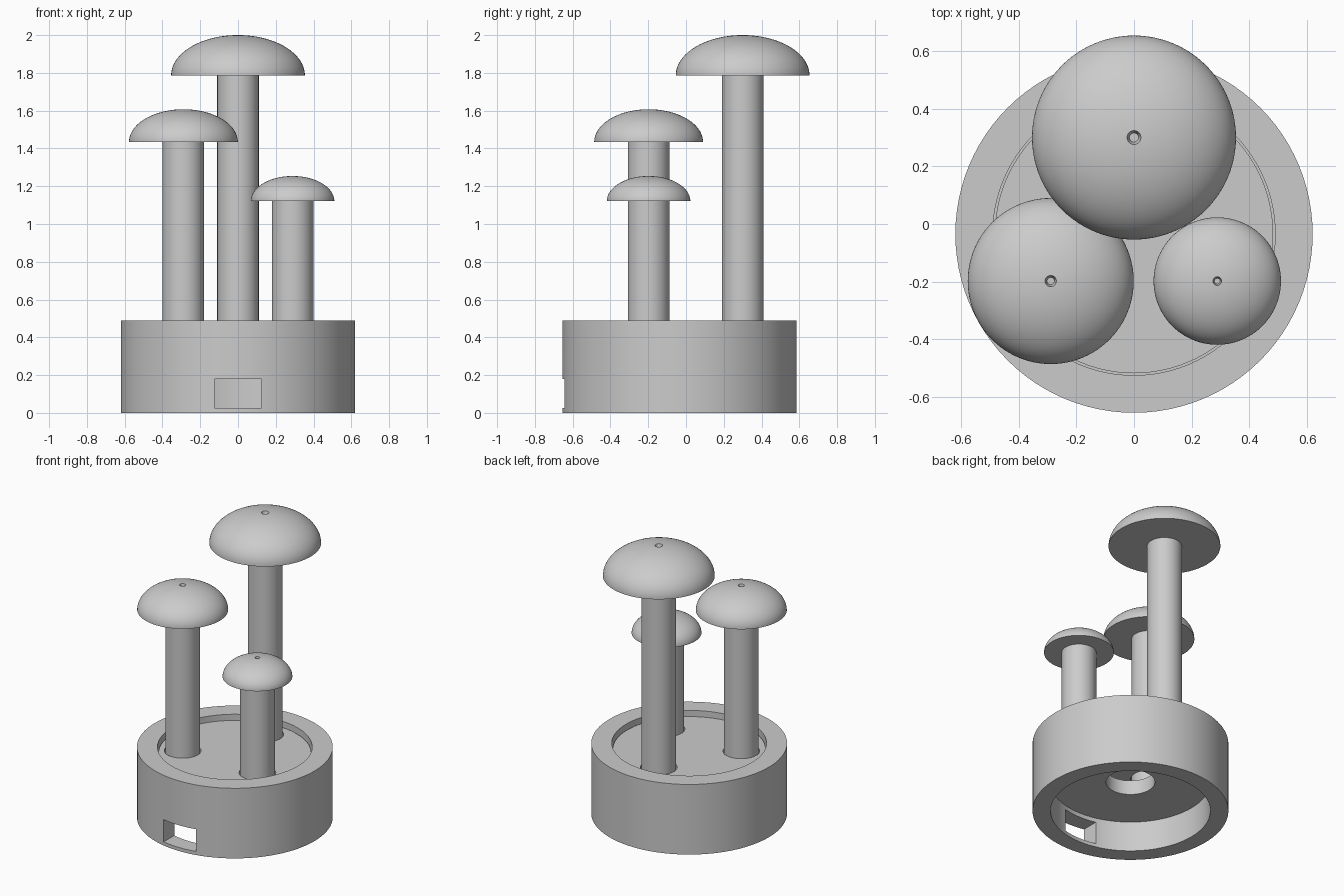
import bpy
import math
import bmesh

cube = bpy.data.objects.get("Cube")
if cube:
    bpy.data.objects.remove(cube, do_unlink=True)

grey = bpy.data.materials.new("plain_grey")
grey.use_nodes = True
COLOUR = (0.6, 0.6, 0.6, 1)
grey.diffuse_color = COLOUR
grey.node_tree.nodes["Principled BSDF"].inputs["Base Color"].default_value = COLOUR

SEGMENTS = 96
CENTRE_Y = -0.035      # centre of the round base
STEM_RADIUS = 0.11


def lathe(name, profile, x, y, closed=False):
    """Spin an (r, z) profile around a vertical axis at x, y."""
    bm = bmesh.new()
    verts = [bm.verts.new((r, 0, z)) for r, z in profile]
    edges = [bm.edges.new(pair) for pair in zip(verts, verts[1:])]
    if closed:
        edges.append(bm.edges.new((verts[-1], verts[0])))
    bmesh.ops.spin(bm, geom=verts + edges, cent=(0, 0, 0), axis=(0, 0, 1),
                   angle=math.tau, steps=SEGMENTS)
    bmesh.ops.remove_doubles(bm, verts=bm.verts, dist=0.0001)
    bmesh.ops.recalc_face_normals(bm, faces=bm.faces)
    mesh = bpy.data.meshes.new(name)
    bm.to_mesh(mesh)
    bm.free()
    mesh.materials.append(grey)
    obj = bpy.data.objects.new(name, mesh)
    obj.location = (x, y, 0)
    bpy.context.collection.objects.link(obj)
    return obj


def cylinder(name, radius, bottom, top, x, y):
    return lathe(name, [(0, bottom), (radius, bottom), (radius, top), (0, top)], x, y)


def select(obj):
    bpy.ops.object.select_all(action="DESELECT")
    obj.select_set(True)
    bpy.context.view_layer.objects.active = obj


def cut(obj, cutter):
    cutter.hide_render = True
    mod = obj.modifiers.new("cut", "BOOLEAN")
    mod.operation = "DIFFERENCE"
    mod.solver = "EXACT"
    mod.object = cutter
    select(obj)
    bpy.ops.object.modifier_apply(modifier=mod.name)
    bpy.data.objects.remove(cutter, do_unlink=True)


def smooth(obj):
    select(obj)
    bpy.ops.object.shade_smooth_by_angle(angle=math.radians(30))


# Base: open underneath, a shelf with a cable hole, a ledge for the top plate
base = lathe("base", [
    (0.62, 0), (0.62, 0.49), (0.49, 0.49), (0.49, 0.41), (0.45, 0.41),
    (0.45, 0.31), (0.155, 0.31), (0.155, 0.21), (0.506, 0.21), (0.506, 0),
], 0, CENTRE_Y, closed=True)

# Rectangular opening through the front wall
bpy.ops.mesh.primitive_cube_add(size=1, location=(0, CENTRE_Y - 0.58, 0.1025))
window = bpy.context.object
window.scale = (0.25, 0.3, 0.155)
cut(base, window)
smooth(base)

# Sunken top plate
plate = cylinder("top_plate", 0.483, 0.41, 0.45, 0, CENTRE_Y)

# Mushrooms: name, x, y, cap radius, underside height
mushrooms = [
    ("tall", 0, 0.3, 0.354, 1.787),
    ("middle", -0.289, -0.198, 0.288, 1.434),
    ("short", 0.289, -0.198, 0.221, 1.121),
]
for name, x, y, radius, bottom in mushrooms:
    cut(plate, cylinder("socket_cutter", STEM_RADIUS + 0.006, 0.35, 0.5, x, y))
    stem = cylinder(name + "_stem", STEM_RADIUS, 0.32, bottom + 0.02, x, y)
    smooth(stem)

    # Flattened dome with a flat underside and a small dimple on top
    height = radius * 0.602
    hole = radius * 0.068
    end = math.acos(hole / radius)
    dome = [(radius * math.cos(end * i / 28), bottom + height * math.sin(end * i / 28))
            for i in range(29)]
    floor = bottom + height - 0.03
    profile = [(0, bottom)] + dome + [(hole * 0.65, floor), (0, floor)]
    smooth(lathe(name + "_cap", profile, x, y))

smooth(plate)
